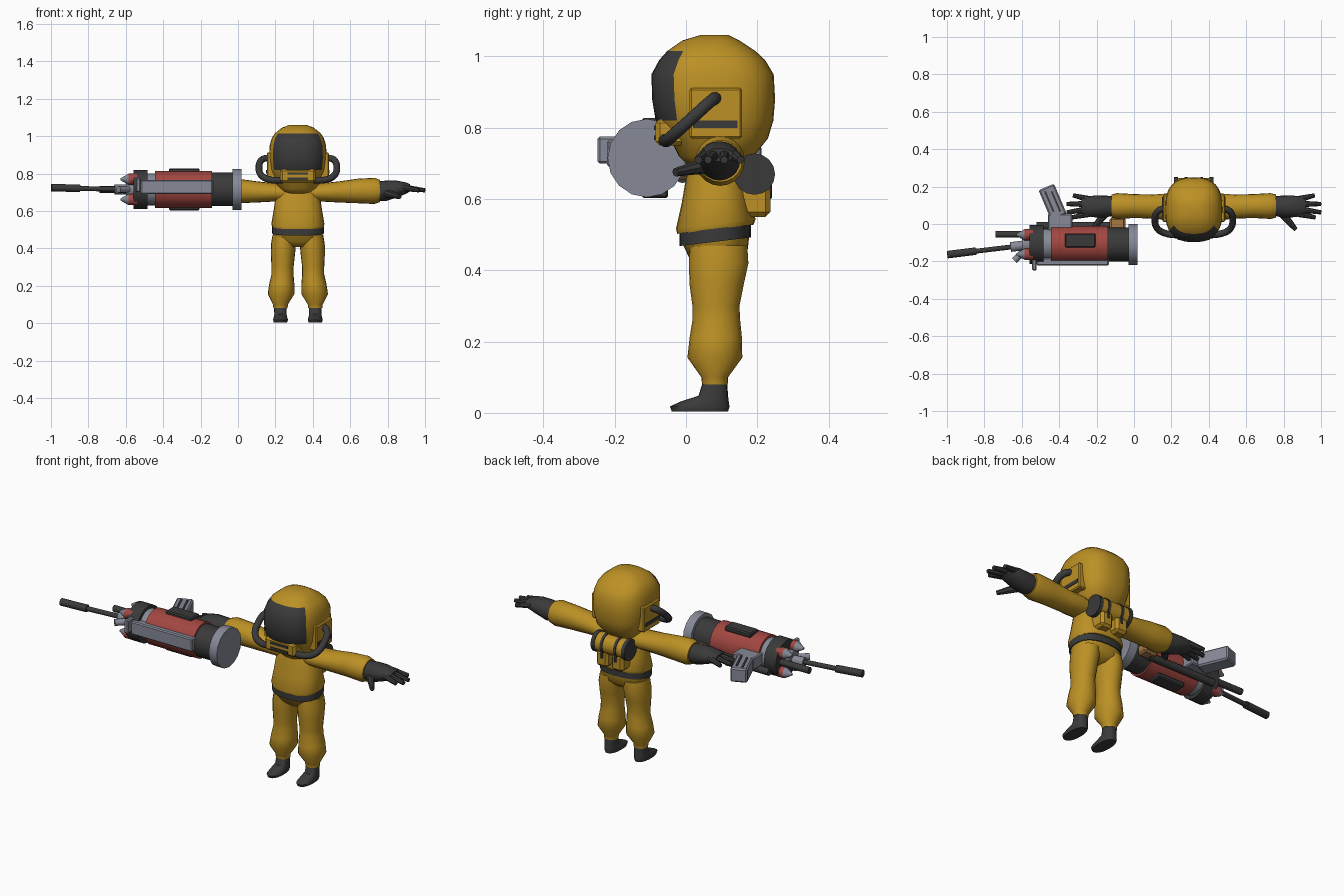
import bpy, bmesh
from math import cos, sin, pi, radians, copysign
from mathutils import Vector, Matrix

if "Cube" in bpy.data.objects:
    bpy.data.objects.remove(bpy.data.objects["Cube"])

CX = 0.32                      # the figure stands off-centre, beside its weapon
GY, GZ = -0.11, 0.715          # axis of the weapon


def material(name, r, g, b):
    m = bpy.data.materials.new(name)
    m.use_nodes = True
    m.diffuse_color = (r, g, b, 1)
    bsdf = next(n for n in m.node_tree.nodes if n.type == "BSDF_PRINCIPLED")
    bsdf.inputs["Base Color"].default_value = (r, g, b, 1)
    return m


YELLOW = material("suit yellow", .5, .28, .018)
DARK = material("rubber black", .042, .042, .042)
RED = material("weapon red", .36, .062, .052)
GREY = material("steel grey", .24, .255, .31)
TAN = material("wood tan", .38, .19, .06)


def finish(name, bm, mat, angle=40):
    """Turn a bmesh into an object with smooth shading and sharp edges."""
    bmesh.ops.recalc_face_normals(bm, faces=bm.faces)
    me = bpy.data.meshes.new(name)
    bm.to_mesh(me)
    bm.free()
    for p in me.polygons:
        p.use_smooth = True
    me.set_sharp_from_angle(angle=radians(angle))
    me.materials.append(mat)
    ob = bpy.data.objects.new(name, me)
    bpy.context.collection.objects.link(ob)
    return ob


def loft(name, mat, rings, axis="z", x=0, side=1, n=20, e=2, tilt=0, angle=50):
    """Skin rings of (position, centre a, radius a, low b, high b)."""
    bm = bmesh.new()
    rows = []
    for pos, ca, ra, lo, hi in rings:
        row = []
        for i in range(n):
            c, s = cos(2 * pi * i / n), sin(2 * pi * i / n)
            a = ca + ra * copysign(abs(c) ** (2 / e), c)
            b = (lo + hi) / 2 + (hi - lo) / 2 * copysign(abs(s) ** (2 / e), s)
            if axis == "z":
                co = (x + side * a, b, pos + tilt * (b - .08))
            else:
                co = (x + side * pos, a, b)
            row.append(bm.verts.new(co))
        rows.append(row)
    for r, q in zip(rows, rows[1:]):
        for i in range(n):
            j = (i + 1) % n
            bm.faces.new((r[i], r[j], q[j], q[i]))
    bm.faces.new(rows[0])
    bm.faces.new(rows[-1])
    return finish(name, bm, mat, angle)


def box(name, mat, lo, hi, bevel=.006, turn=0):
    lo, hi = Vector(lo), Vector(hi)
    bm = bmesh.new()
    size = [abs(v) for v in hi - lo]
    place = Matrix.Translation((lo + hi) / 2) @ Matrix.Rotation(radians(turn), 4, "Z")
    bmesh.ops.create_cube(bm, size=1, matrix=place @ Matrix.Diagonal((*size, 1)))
    if bevel:
        bmesh.ops.bevel(bm, geom=bm.edges[:], offset=bevel, segments=1, affect="EDGES")
    return finish(name, bm, mat, 30)


def rod(name, mat, p, q, r1, r2=None, n=12):
    p, q = Vector(p), Vector(q)
    d = q - p
    bm = bmesh.new()
    place = Matrix.Translation((p + q) / 2) @ d.to_track_quat("Z", "Y").to_matrix().to_4x4()
    bmesh.ops.create_cone(bm, cap_ends=True, segments=n, radius1=r1,
                          radius2=r1 if r2 is None else r2, depth=d.length, matrix=place)
    return finish(name, bm, mat)


def drum(name, mat, x0, x1, r, n=16):
    return rod(name, mat, (x0, GY, GZ), (x1, GY, GZ), r, n=n)


# Helmet hood, with the front columns of faces forming the visor
N = 32
hood = loft("helmet", YELLOW, [
    (.69, 0, .07, .01, .15), (.72, 0, .1, -.02, .19), (.77, 0, .132, -.045, .23),
    (.82, 0, .147, -.085, .245), (.88, 0, .154, -.095, .25), (.95, 0, .151, -.097, .246),
    (.99, 0, .139, -.075, .222), (1.015, 0, .122, -.053, .195),
    (1.045, 0, .085, -.01, .15), (1.06, 0, .045, .04, .12)], x=CX, n=N, e=2.6)
hood.data.materials.append(DARK)
for p in hood.data.polygons:
    if len(p.vertices) == 4 and 19 <= p.index % N <= 28 and .82 < p.center.z < 1.015:
        p.material_index = 1

# Breathing mouthpiece with slots
box("mouthpiece", YELLOW, (CX - .095, -.085, .75), (CX + .095, 0, .825), .012)
for z in (.772, .8):
    box("mouthpiece_slot", DARK, (CX - .055, -.09, z - .006), (CX + .055, -.083, z + .006), 0)

# Jacket, belt and hips
loft("jacket", YELLOW, [
    (.515, 0, .137, -.025, .19), (.53, 0, .142, -.028, .195), (.6, 0, .13, -.012, .178),
    (.67, 0, .12, 0, .17), (.73, 0, .095, .015, .16), (.77, 0, .06, .03, .14)],
    x=CX, n=24, e=2.4, tilt=.12)
loft("belt", DARK, [(.48, 0, .139, -.018, .182), (.517, 0, .139, -.018, .182)],
     x=CX, n=24, e=2.4, tilt=.12)
loft("hips", YELLOW, [
    (.41, 0, .085, .04, .14), (.44, 0, .128, .01, .172), (.49, 0, .136, -.013, .178)],
    x=CX, n=24, e=2.4, tilt=.1)

for s, label in ((1, "left"), (-1, "right")):
    # Ear panel and breathing hose
    def at(off, y, z):
        return (CX + s * off, y, z)

    box(label + "_ear_panel", YELLOW, at(.12, .01, .77), at(.166, .157, .912))
    box(label + "_ear_strip", DARK, at(.16, .02, .8), at(.169, .145, .82), 0)
    cu = bpy.data.curves.new(label + "_hose", "CURVE")
    cu.dimensions = "3D"
    cu.bevel_depth, cu.bevel_resolution, cu.resolution_u = .018, 3, 6
    cu.use_fill_caps = True
    path = [(.15, .085, .885), (.19, .07, .875), (.208, .02, .83),
            (.19, -.03, .785), (.14, -.053, .765), (.08, -.06, .765)]
    sp = cu.splines.new("BEZIER")
    sp.bezier_points.add(len(path) - 1)
    for bp, co in zip(sp.bezier_points, path):
        bp.co = at(*co)
        bp.handle_left_type = bp.handle_right_type = "AUTO"
    cu.materials.append(DARK)
    hose = bpy.data.objects.new(label + "_hose", cu)
    bpy.context.collection.objects.link(hose)
    bpy.ops.object.select_all(action="DESELECT")
    hose.select_set(True)
    bpy.context.view_layer.objects.active = hose
    bpy.ops.object.convert(target="MESH")
    bpy.ops.object.shade_smooth()

    # Trouser leg and boot
    loft(label + "_leg", YELLOW, [
        (.08, .093, .038, .045, .117), (.1, .093, .04, .043, .118), (.155, .09, .071, .004, .158),
        (.21, .086, .067, .01, .157), (.26, .082, .059, .018, .152), (.3, .082, .059, .018, .15),
        (.36, .08, .064, .01, .162), (.42, .077, .067, .008, .175), (.47, .07, .066, .01, .172)],
        x=CX, side=s)
    loft(label + "_boot", DARK, [
        (.004, .093, .036, -.04, .118), (.018, .093, .04, -.045, .122), (.032, .093, .036, -.015, .12),
        (.048, .093, .033, .035, .118), (.095, .093, .034, .05, .115)], x=CX, side=s, e=2.3)

    # Sleeve and glove
    loft(label + "_sleeve", YELLOW, [
        (.05, .085, .06, .65, .74), (.13, .092, .072, .65, .748), (.22, .093, .064, .645, .758),
        (.32, .096, .064, .641, .772), (.41, .096, .069, .637, .777), (.44, .096, .062, .648, .765)],
        axis="x", x=CX, side=s)
    loft(label + "_glove", DARK, [
        (.42, .096, .05, .655, .757), (.47, .094, .058, .652, .762), (.53, .094, .058, .672, .762),
        (.58, .094, .052, .692, .752), (.6, .094, .042, .705, .742)], axis="x", x=CX, side=s)
    for y0, y1, tip in ((.055, .035, .65), (.08, .062, .68), (.107, .107, .68), (.132, .153, .645)):
        rod(label + "_finger", DARK, at(.56, y0, .725), at(tip, y1, .71), .018, .011, 8)
    rod(label + "_thumb", DARK, at(.47, .06, .695), at(.545, -.03, .675), .023, .012, 8)

    # End cap, strap and pouch of the back roll
    rod("back_roll_cap", DARK, at(.085, .192, .67), at(.106, .192, .67), .058, n=16)
    box("back_pouch", YELLOW, at(.01, .14, .55), at(.085, .237, .64), .014)
    rod("back_roll_strap", DARK, at(.035, .192, .67), at(.05, .192, .67), .058, n=16)
    box("back_pouch_strap", DARK, at(.035, .15, .6), at(.05, .241, .65), .003)
rod("back_roll", YELLOW, (CX - .09, .192, .67), (CX + .09, .192, .67), .054, n=16)

# Weapon body, a row of drums
drum("weapon_end_cap", GREY, -.03, .02, .11)
drum("weapon_dark_drum", DARK, -.15, -.03, .09)
drum("weapon_red_drum", RED, -.445, -.14, .099, 20)
drum("weapon_collar", GREY, -.5, -.44, .086)
drum("weapon_ring", DARK, -.56, -.485, .104)
drum("weapon_nose", GREY, -.6, -.55, .05)
for s in (1, -1):
    box("drum_plate", DARK, (-.37, -.125, GZ + s * .085), (-.205, -.05, GZ + s * .112))
box("side_rail", GREY, (-.52, -.222, .69), (-.135, -.18, .765))
box("side_rail_stop", GREY, (-.545, -.248, .7), (-.52, -.18, .775))
rod("lower_rail", DARK, (-.52, -.01, .665), (-.1, -.01, .665), .02)

# Rockets around the muzzle
for sy in (1, -1):
    for sz in (1, -1):
        y, z = GY + sy * .052, GZ + sz * .054
        rod("rocket_body", RED, (-.585, y, z), (-.54, y, z), .03)
        rod("rocket_tip", GREY, (-.585, y, z), (-.627, y, z), .03, .006)

# Barrels
rod("long_barrel", DARK, (-.59, -.115, GZ), (-.86, -.147, .72), .013)
rod("long_barrel_muzzle", DARK, (-.845, -.145, .72), (-.998, -.164, .725), .02)
rod("barrel_mount", GREY, (-.57, -.112, GZ), (-.66, -.123, GZ), .026)
rod("short_barrel", DARK, (-.56, -.055, GZ), (-.74, -.055, GZ), .018)
rod("barrel_clamp", GREY, (-.57, -.13, GZ), (-.64, -.195, GZ), .018)

# Magazine, bracket and wooden grip behind the weapon
box("magazine_bracket", GREY, (-.46, -.04, .68), (-.33, .055, .75))
box("magazine", GREY, (-.48, .03, .67), (-.39, .205, .75), .008, turn=23)
for d in (-.018, .018):
    box("magazine_slot", DARK, (-.44 + d, .06, .748), (-.43 + d, .18, .754), 0, turn=23)
box("wooden_grip", TAN, (-.13, -.03, .655), (-.045, .035, .71), .01)
